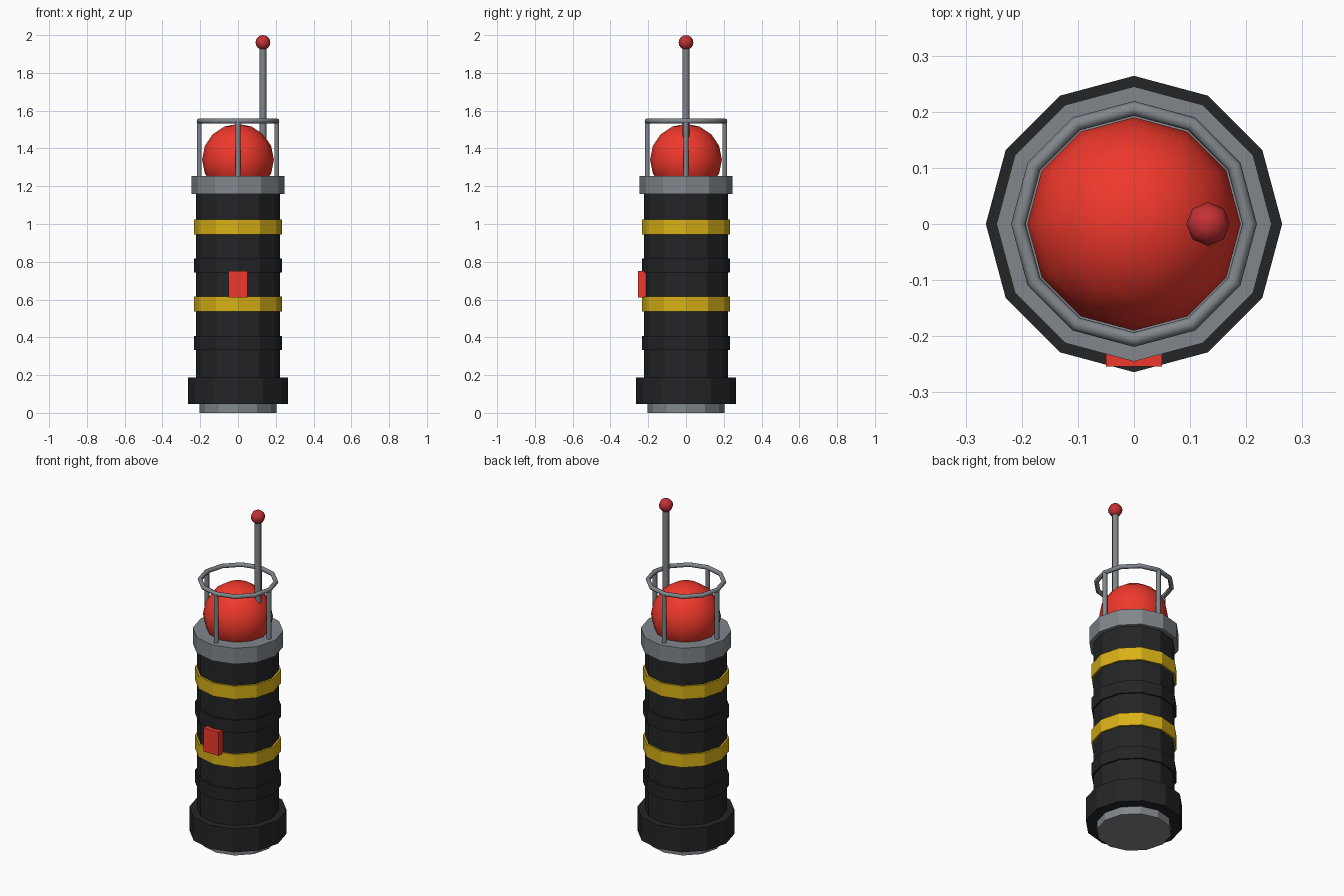
import bpy
from math import radians, cos, sin, pi

if "Cube" in bpy.data.objects:
    bpy.data.objects.remove(bpy.data.objects["Cube"])


def material(name, rgb):
    m = bpy.data.materials.new(name)
    m.diffuse_color = (*rgb, 1)
    m.use_nodes = True
    m.node_tree.nodes["Principled BSDF"].inputs["Base Color"].default_value = m.diffuse_color
    return m


BLACK = material("black_rubber", (0.017, 0.018, 0.02))
YELLOW = material("yellow_band", (0.69, 0.44, 0.008))
RED = material("red_lamp", (0.87, 0.04, 0.025))
DARK_RED = material("dark_red", (0.55, 0.03, 0.035))
GREY = material("grey_metal", (0.22, 0.24, 0.26))


def finish(name, mat, smooth=None):
    ob = bpy.context.object
    ob.name = name
    ob.data.materials.append(mat)
    if smooth:
        bpy.ops.object.shade_smooth_by_angle(angle=radians(smooth))
    return ob


def cylinder(name, r, z0, z1, mat, x=0, y=0, sides=12, smooth=None):
    bpy.ops.mesh.primitive_cylinder_add(vertices=sides, radius=r, depth=z1 - z0,
                                        location=(x, y, (z0 + z1) / 2))
    return finish(name, mat, smooth)


def ball(name, r, loc, segments, rings, mat):
    bpy.ops.mesh.primitive_uv_sphere_add(segments=segments, ring_count=rings,
                                         radius=r, location=loc)
    return finish(name, mat, 60)


# Body stack
cylinder("base_plate", 0.203, 0.0, 0.06, GREY)
cylinder("base_bumper", 0.264, 0.047, 0.187, BLACK)
cylinder("body", 0.223, 0.15, 1.17, BLACK)
cylinder("top_collar", 0.245, 1.16, 1.255, GREY)

# Raised rings around the body
for i, z in enumerate((0.37, 0.78)):
    cylinder(f"grip_ring_{i + 1}", 0.232, z - 0.038, z + 0.038, BLACK)
for i, z in enumerate((0.577, 0.984)):
    cylinder(f"yellow_band_{i + 1}", 0.234, z - 0.039, z + 0.039, YELLOW)

# Lamp dome
ball("lamp_dome", 0.19, (0, 0, 1.34), 12, 8, RED)

# Protective cage: four posts and a top ring
for i in range(4):
    a = i * pi / 2
    cylinder(f"cage_post_{i + 1}", 0.013, 1.245, 1.545, GREY,
             0.205 * cos(a), 0.205 * sin(a), sides=8, smooth=60)
bpy.ops.mesh.primitive_torus_add(major_segments=12, minor_segments=8, location=(0, 0, 1.545),
                                 major_radius=0.206, minor_radius=0.013)
finish("cage_ring", GREY, 60)

# Antenna with ball tip
cylinder("antenna", 0.018, 1.44, 1.95, GREY, x=0.132, sides=8, smooth=60)
ball("antenna_tip", 0.039, (0.132, 0, 1.961), 8, 8, DARK_RED)

# Switch on the front
bpy.ops.mesh.primitive_cube_add(size=1, location=(0, -0.233, 0.68))
bpy.context.object.scale = (0.1, 0.042, 0.14)
finish("front_switch", RED)
